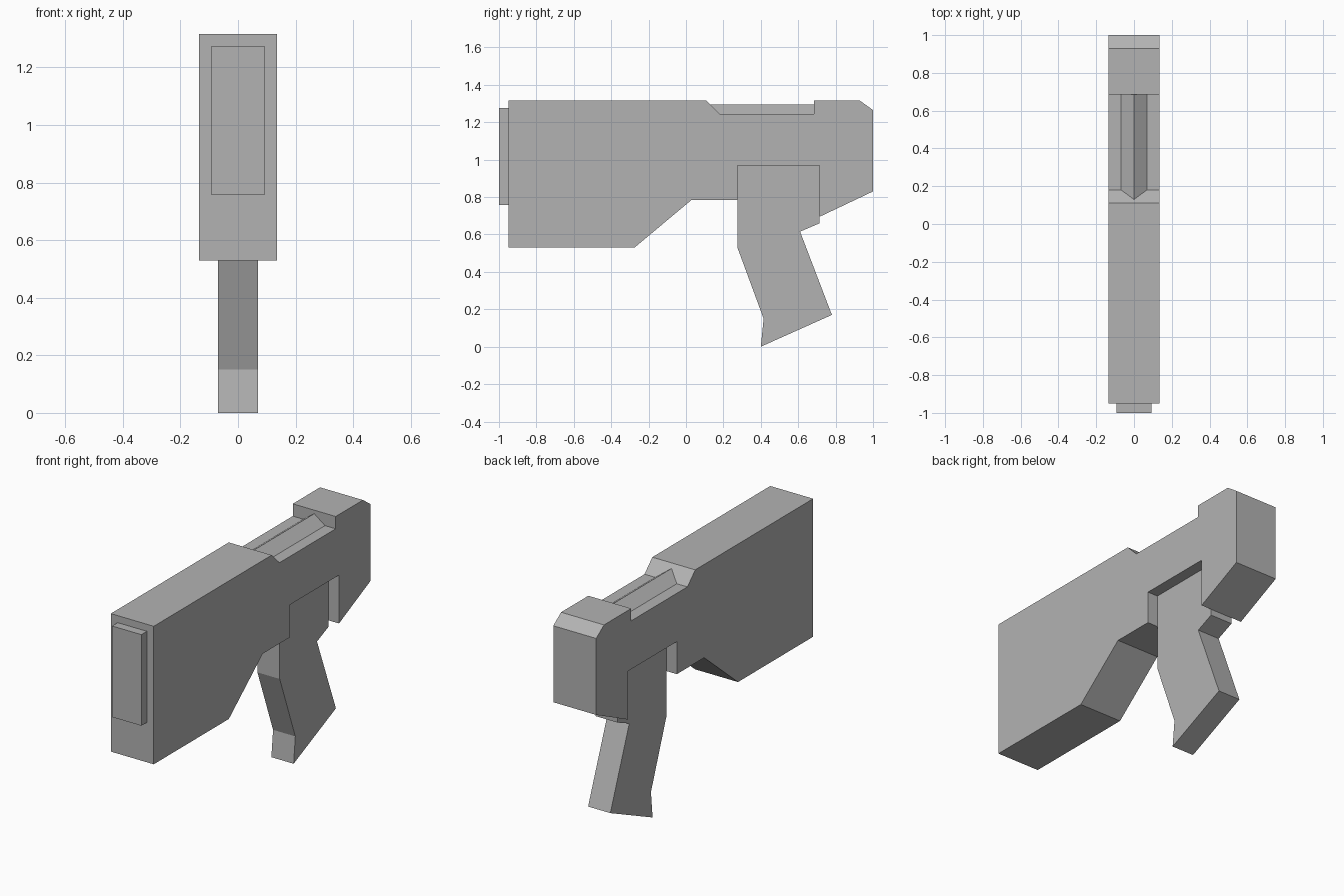
import bpy
import bmesh

cube = bpy.data.objects.get("Cube")
if cube:
    bpy.data.objects.remove(cube, do_unlink=True)

grey = bpy.data.materials.new("plain_grey")
grey.use_nodes = True
colour = (0.45, 0.45, 0.45, 1)
grey.diffuse_color = colour
grey.node_tree.nodes["Principled BSDF"].inputs["Base Color"].default_value = colour


def prism(name, outline, start, end, axis):
    """Extrude a flat outline along x (outline is y, z) or y (outline is x, z)."""
    bm = bmesh.new()

    def place(p, d):
        return (d, p[0], p[1]) if axis == "x" else (p[0], d, p[1])

    face = bm.faces.new([bm.verts.new(place(p, start)) for p in outline])
    extruded = bmesh.ops.extrude_face_region(bm, geom=[face])["geom"]
    shift = (end - start, 0, 0) if axis == "x" else (0, end - start, 0)
    moved = [v for v in extruded if isinstance(v, bmesh.types.BMVert)]
    bmesh.ops.translate(bm, vec=shift, verts=moved)
    bmesh.ops.recalc_face_normals(bm, faces=bm.faces[:])
    mesh = bpy.data.meshes.new(name)
    bm.to_mesh(mesh)
    bm.free()
    mesh.materials.append(grey)
    obj = bpy.data.objects.new(name, mesh)
    bpy.context.collection.objects.link(obj)
    return obj


# Main body with top recess and grip slot
prism("body", [
    (-0.95, 0.53), (-0.275, 0.53), (0.03, 0.785), (0.275, 0.785),
    (0.275, 0.97), (0.715, 0.97), (0.715, 0.695), (1, 0.83),
    (1, 1.265), (0.93, 1.315), (0.685, 1.315), (0.685, 1.245),
    (0.18, 1.245), (0.11, 1.315), (-0.95, 1.315),
], -0.135, 0.135, "x")

# Angled handle set into the slot
prism("grip", [
    (0.275, 0.97), (0.715, 0.97), (0.715, 0.66), (0.61, 0.615),
    (0.78, 0.17), (0.4, 0), (0.415, 0.15), (0.275, 0.53),
], -0.07, 0.07, "x")

# Ridged rail lying in the top recess
prism("top_rail", [(-0.068, 1.245), (0.068, 1.245), (0, 1.295)], 0.131, 0.685, "y")

# Raised plate on the front end
prism("front_plate", [
    (-0.092, 0.757), (0.092, 0.757), (0.092, 1.275), (-0.092, 1.275),
], -1, -0.95, "y")
